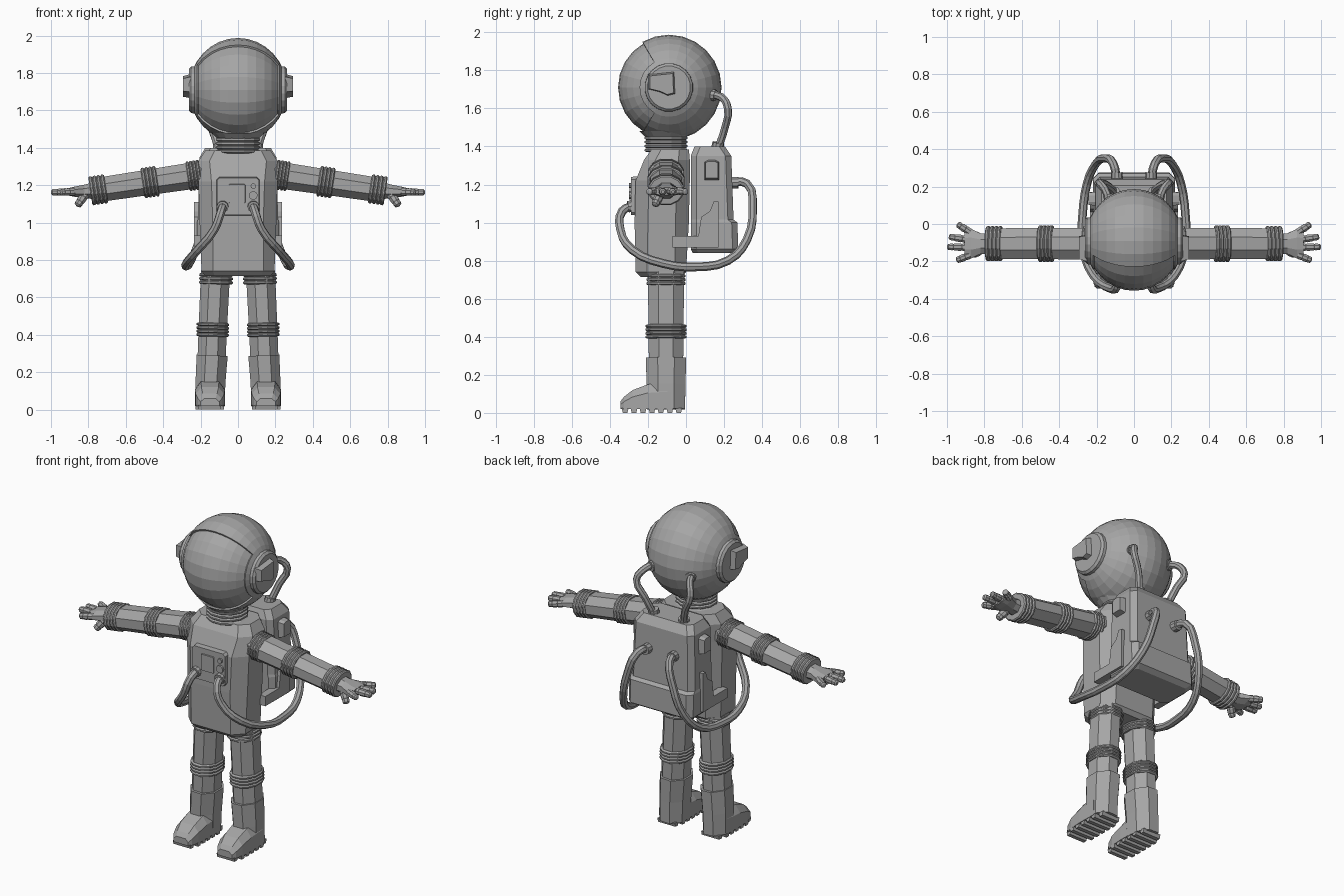
import bpy, bmesh, math
from mathutils import Vector, Matrix

if "Cube" in bpy.data.objects:
    bpy.data.objects.remove(bpy.data.objects["Cube"])

GREY = (0.38, 0.38, 0.38, 1)
suit = bpy.data.materials.new("suit grey")
suit.use_nodes = True
suit.diffuse_color = GREY
suit.node_tree.nodes["Principled BSDF"].inputs["Base Color"].default_value = GREY
MID_Y = -0.105


def finish(name, mesh, mirror):
    obj = bpy.data.objects.new(name, mesh)
    bpy.context.scene.collection.objects.link(obj)
    mesh.materials.clear()
    mesh.materials.append(suit)
    if mirror:
        mod = obj.modifiers.new("mirror", 'MIRROR')
        mod.use_mirror_merge = False
    return obj


def loft(name, rings, mirror=False):
    """Skin a list of equal point loops and cap both ends."""
    bm = bmesh.new()
    loops = [[bm.verts.new(p) for p in ring] for ring in rings]
    n = len(loops[0])
    for a, b in zip(loops, loops[1:]):
        for i in range(n):
            j = (i + 1) % n
            bm.faces.new((a[i], a[j], b[j], b[i]))
    bm.faces.new(loops[0])
    bm.faces.new(loops[-1])
    bmesh.ops.recalc_face_normals(bm, faces=bm.faces)
    mesh = bpy.data.meshes.new(name)
    bm.to_mesh(mesh)
    bm.free()
    return finish(name, mesh, mirror)


def oval(c, axis, ru, rv, n=8):
    """Flat-sided loop around an axis; rv is the radius along y (or x)."""
    axis = Vector(axis).normalized()
    v = Vector((1, 0, 0)) if abs(axis.y) > 0.9 else Vector((0, 1, 0))
    u = axis.cross(v).normalized()
    v = u.cross(axis)
    k = 1 / math.cos(math.pi / n)
    angles = [math.tau * (i + 0.5) / n for i in range(n)]
    return [Vector(c) + k * (u * ru * math.cos(t) + v * rv * math.sin(t)) for t in angles]


def bar(name, stations, mirror=False, n=8):
    """Round part through (centre, ru, rv) stations on a straight line."""
    axis = Vector(stations[-1][0]) - Vector(stations[0][0])
    return loft(name, [oval(c, axis, ru, rv, n) for c, ru, rv in stations], mirror)


def pleats(name, p0, p1, ru, rv, count, mirror=False):
    """Stack of bulging cuff rings between two points."""
    p0, p1 = Vector(p0), Vector(p1)
    stations = []
    for i in range(count):
        for t, k in ((0.02, 0.92), (0.3, 1), (0.7, 1), (0.98, 0.92)):
            stations.append((p0.lerp(p1, (i + t) / count), ru * k, rv * k))
    bar(name, stations, mirror, 12)


def chamfered(hx, y0, y1, c):
    """Rectangle with cut corners, as (x, y) pairs."""
    return [(hx, y0 + c), (hx, y1 - c), (hx - c, y1), (c - hx, y1),
            (-hx, y1 - c), (-hx, y0 + c), (c - hx, y0), (hx - c, y0)]


def box_loft(name, rows):
    return loft(name, [[(x, y, z) for x, y in chamfered(hx, y0, y1, c)]
                       for z, hx, y0, y1, c in rows])


def side_plate(name, outline, x0, x1, shrink=1.0):
    """Mirrored plate from a (y, z) outline, facing sideways."""
    cy = sum(p[0] for p in outline) / len(outline)
    cz = sum(p[1] for p in outline) / len(outline)
    outer = [(x1, cy + (y - cy) * shrink, cz + (z - cz) * shrink) for y, z in outline]
    return loft(name, [[(x0, y, z) for y, z in outline], outer], True)


def hose(name, points, radius):
    curve = bpy.data.curves.new(name, 'CURVE')
    curve.dimensions = '3D'
    curve.bevel_depth = radius
    curve.bevel_resolution = 2
    curve.resolution_u = 3
    curve.use_fill_caps = True
    spline = curve.splines.new('BEZIER')
    spline.bezier_points.add(len(points) - 1)
    for bp, p in zip(spline.bezier_points, points):
        bp.co = p
        bp.handle_left_type = bp.handle_right_type = 'AUTO'
    spline.use_smooth = False
    temp = bpy.data.objects.new("hose_path", curve)
    bpy.context.scene.collection.objects.link(temp)
    deps = bpy.context.evaluated_depsgraph_get()
    mesh = bpy.data.meshes.new_from_object(temp.evaluated_get(deps))
    bpy.data.objects.remove(temp)
    finish(name, mesh, True)


# Helmet: poles on the ears, with the visor opening cut from the shell
def globe(name, radius, opening):
    bm = bmesh.new()
    bmesh.ops.create_uvsphere(bm, u_segments=24, v_segments=16, radius=radius)
    bmesh.ops.rotate(bm, verts=bm.verts, matrix=Matrix.Rotation(math.pi / 2, 3, 'Y'))
    if opening:
        cut = []
        for f in bm.faces:
            c = f.calc_center_median()
            if abs(c.x) < radius * 0.83 and abs(math.atan2(c.z, -c.y)) < math.radians(60):
                cut.append(f)
        bmesh.ops.delete(bm, geom=cut, context='FACES')
    bmesh.ops.scale(bm, verts=bm.verts, vec=(0.95, 1, 1))
    bmesh.ops.translate(bm, verts=bm.verts, vec=(0, -0.09, 1.71))
    mesh = bpy.data.meshes.new(name)
    bm.to_mesh(mesh)
    bm.free()
    return finish(name, mesh, False)


shell = globe("helmet_shell", 0.277, True)
solid = shell.modifiers.new("thickness", 'SOLIDIFY')
solid.thickness = 0.02
globe("visor", 0.267, False)
bar("ear_disc", [((0.19, -0.09, 1.71), 0.128, 0.128), ((0.25, -0.09, 1.71), 0.125, 0.125),
                 ((0.262, -0.09, 1.71), 0.112, 0.112)], True, 20)
side_plate("ear_pod", [(-0.2, 1.78), (-0.06, 1.795), (-0.055, 1.675), (-0.095, 1.665),
                       (-0.137, 1.685), (-0.2, 1.70)], 0.25, 0.293, 0.85)

# Neck and torso
pleats("neck_rings", (0, MID_Y, 1.37), (0, MID_Y, 1.455), 0.118, 0.112, 4)
bar("neck_collar", [((0, MID_Y, 1.45), 0.11, 0.11), ((0, MID_Y, 1.48), 0.14, 0.14)], n=16)
box_loft("torso", [(0.715, 0.175, -0.24, -0.02, 0.05), (0.74, 0.195, -0.265, 0, 0.06),
                   (1.0, 0.205, -0.27, 0.015, 0.07), (1.22, 0.212, -0.265, 0.02, 0.07),
                   (1.33, 0.212, -0.22, 0.02, 0.06), (1.385, 0.175, -0.18, 0.015, 0.05)])

# Chest panel with screen and dials
def front_plate(name, cx, cz, hx, hz, y0, y1, c):
    outline = chamfered(hx, -hz, hz, c)
    loft(name, [[(cx + x * k, y, cz + z * k) for x, z in outline]
                for y, k in ((y0, 1), (y1, 0.95))])


front_plate("chest_panel", 0, 1.14, 0.118, 0.105, -0.24, -0.288, 0.015)
front_plate("chest_screen", -0.005, 1.155, 0.045, 0.052, -0.28, -0.296, 0.004)
for z, r in ((1.195, 0.014), (1.145, 0.022)):
    bar("chest_dial", [((0.082, -0.28, z), r, r), ((0.082, -0.3, z), r, r)], n=10)

# Arms, running slightly down towards the wrists
def arm_point(x):
    return (x, MID_Y, 1.287 - 0.15 * x)


bar("arm", [(arm_point(0.18), 0.072, 0.085), (arm_point(0.47), 0.068, 0.083),
            (arm_point(0.76), 0.065, 0.082)], True)
for name, a, b, r in (("shoulder_rings", 0.2, 0.27, 0.08), ("elbow_rings", 0.43, 0.51, 0.082),
                      ("wrist_rings", 0.705, 0.79, 0.078)):
    pleats(name, arm_point(a), arm_point(b), r, r + 0.015, 4, True)

# Hands
bar("palm", [((0.77, MID_Y, 1.17), 0.045, 0.055), ((0.82, MID_Y, 1.167), 0.036, 0.055),
             ((0.87, MID_Y, 1.165), 0.028, 0.078), ((0.905, MID_Y, 1.164), 0.02, 0.074)], True)


def finger(name, base, tip, r):
    base, tip = Vector(base), Vector(tip)
    steps = ((0, 0.95), (0.3, 1), (0.36, 0.85), (0.42, 1), (0.66, 0.95),
             (0.72, 0.8), (0.78, 0.9), (0.94, 0.8), (1, 0.4))
    bar(name, [(base.lerp(tip, t), r * k, r * k) for t, k in steps], True)


for y0, y1, tip_x in ((-0.045, 0.0, 0.945), (-0.085, -0.068, 0.99),
                      (-0.125, -0.122, 1.0), (-0.165, -0.195, 0.95)):
    finger("finger", (0.875, y0, 1.165), (tip_x, y1, 1.162), 0.02)
finger("thumb", (0.81, -0.13, 1.16), (0.86, -0.165, 1.09), 0.023)

# Legs
bar("leg", [((0.12, MID_Y, 0.74), 0.078, 0.095), ((0.135, MID_Y, 0.43), 0.076, 0.092),
            ((0.142, MID_Y, 0.25), 0.075, 0.09)], True)
pleats("hip_rings", (0.118, MID_Y, 0.67), (0.117, MID_Y, 0.73), 0.09, 0.103, 3, True)
pleats("knee_rings", (0.136, MID_Y, 0.39), (0.134, MID_Y, 0.465), 0.087, 0.108, 4, True)

# Boots with ridged soles
bar("boot_shaft", [((0.15, MID_Y, 0.02), 0.078, 0.1), ((0.147, MID_Y, 0.15), 0.08, 0.102),
                   ((0.138, MID_Y, 0.29), 0.083, 0.106)], True)
toe = []
for y, hw, top in ((-0.08, 0.078, 0.16), (-0.2, 0.08, 0.15), (-0.28, 0.076, 0.12),
                   (-0.325, 0.064, 0.085), (-0.345, 0.05, 0.06)):
    shape = ((-hw, 0.02), (-hw, top * 0.7), (-hw * 0.6, top),
             (hw * 0.6, top), (hw, top * 0.7), (hw, 0.02))
    toe.append([(0.15 + x, y, z) for x, z in shape])
loft("boot_toe", toe, True)
for i in range(7):
    y = -0.32 + i * 0.047
    hw = 0.06 if i in (0, 6) else 0.076
    loft("sole_ridge", [[(0.15 + s * hw, y + dy, z) for dy, z in
                         ((-0.018, 0.025), (-0.012, 0), (0.012, 0), (0.018, 0.025))]
                        for s in (-1, 1)], True)

# Backpack with side pods and waist brackets
box_loft("backpack", [(0.84, 0.2, 0.035, 0.245, 0.03), (0.86, 0.22, 0.025, 0.275, 0.03),
                      (1.0, 0.22, 0.025, 0.27, 0.03), (1.015, 0.215, 0.025, 0.25, 0.03),
                      (1.35, 0.205, 0.025, 0.238, 0.03), (1.4, 0.175, 0.045, 0.205, 0.03)])
side_plate("waist_bracket", [(-0.07, 0.87), (0.17, 0.87), (0.17, 1.11), (0.145, 1.11),
                             (0.125, 1.06), (0.08, 1.03), (0.065, 0.93), (-0.07, 0.93)],
           0.19, 0.236)
side_plate("pack_pod", [(0.095, 1.22), (0.175, 1.22), (0.175, 1.32), (0.155, 1.33),
                        (0.115, 1.33), (0.095, 1.32)], 0.19, 0.243, 0.8)

# Air hoses and their fittings
hose("helmet_hose", [(0.125, 0.1, 1.67), (0.155, 0.185, 1.66), (0.185, 0.22, 1.60),
                     (0.14, 0.205, 1.5), (0.1, 0.165, 1.38)], 0.021)
hose("waist_hose", [(0.09, 0.23, 1.21), (0.11, 0.32, 1.205), (0.155, 0.35, 1.08),
                    (0.205, 0.32, 0.91), (0.25, 0.22, 0.80), (0.275, 0.05, 0.767),
                    (0.275, -0.12, 0.785), (0.215, -0.28, 0.855), (0.125, -0.345, 0.965),
                    (0.09, -0.335, 1.06), (0.08, -0.27, 1.09)], 0.023)
for start, end in (((0.12, 0.11, 1.675), (0.135, 0.155, 1.668)),
                   ((0.1, 0.163, 1.385), (0.105, 0.17, 1.42)),
                   ((0.09, 0.23, 1.21), (0.093, 0.275, 1.21)),
                   ((0.08, -0.265, 1.09), (0.083, -0.305, 1.083))):
    bar("hose_fitting", [(start, 0.03, 0.03), (end, 0.03, 0.03)], True, 10)
